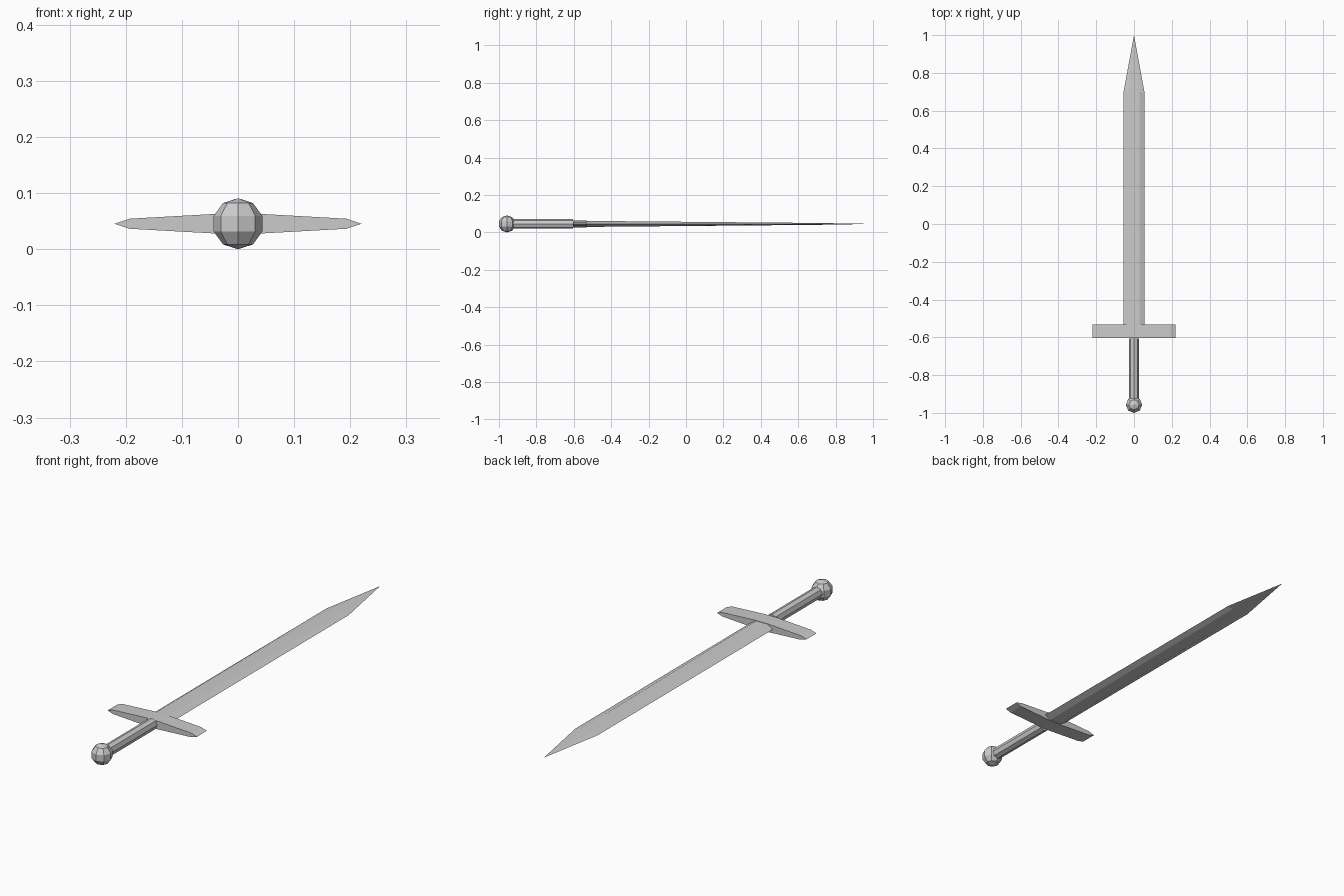
import bpy, bmesh
from math import pi
from mathutils import Matrix

if "Cube" in bpy.data.objects:
    bpy.data.objects.remove(bpy.data.objects["Cube"])

Z = 0.0455  # height of the sword's centre line


def finish(name, bm):
    bmesh.ops.recalc_face_normals(bm, faces=bm.faces)
    mesh = bpy.data.meshes.new(name)
    bm.to_mesh(mesh)
    bm.free()
    obj = bpy.data.objects.new(name, mesh)
    bpy.context.collection.objects.link(obj)
    return obj


def loft(name, sections):
    """Bridge XZ outlines placed along Y; a single-point outline makes a tip."""
    bm = bmesh.new()
    rings = [[bm.verts.new((x, y, Z + z)) for x, z in pts] for y, pts in sections]
    for a, b in zip(rings, rings[1:]):
        for i in range(len(a)):
            j = (i + 1) % len(a)
            if len(b) == 1:
                bm.faces.new((a[i], a[j], b[0]))
            else:
                bm.faces.new((a[i], a[j], b[j], b[i]))
    for ring in (rings[0], rings[-1]):
        if len(ring) > 2:
            bm.faces.new(ring)
    return finish(name, bm)


def bevelled(edge, flat, half):
    """Six-sided blade section with sharp edges and a flat middle."""
    return [(edge, 0), (flat, half), (-flat, half), (-edge, 0), (-flat, -half), (flat, -half)]


# Pommel: coarse ball with upright poles
bm = bmesh.new()
bmesh.ops.create_uvsphere(bm, u_segments=8, v_segments=5, radius=0.0455,
                          matrix=Matrix.Translation((0, -0.957, Z)))
finish("pommel", bm)

# Grip: eight-sided rod
bm = bmesh.new()
bmesh.ops.create_cone(bm, cap_ends=True, segments=8, radius1=0.0255, radius2=0.0255, depth=0.345,
                      matrix=Matrix.Translation((0, -0.7775, Z)) @ Matrix.Rotation(pi / 2, 4, 'X'))
finish("grip", bm)

# Crossguard: tapered bar with pointed ends
right = [(0.22, 0), (0.193, 0.009), (0.03, 0.018)]
half = right + [(-x, z) for x, z in reversed(right)]
outline = half + [(x, -z) for x, z in reversed(half) if z > 0]
loft("crossguard", [(-0.603, outline), (-0.533, outline)])

# Blade: thins towards the tip
loft("blade", [(-0.58, bevelled(0.055, 0.028, 0.0165)),
               (0.7, bevelled(0.055, 0.028, 0.005)),
               (1.0, [(0, 0)])])
